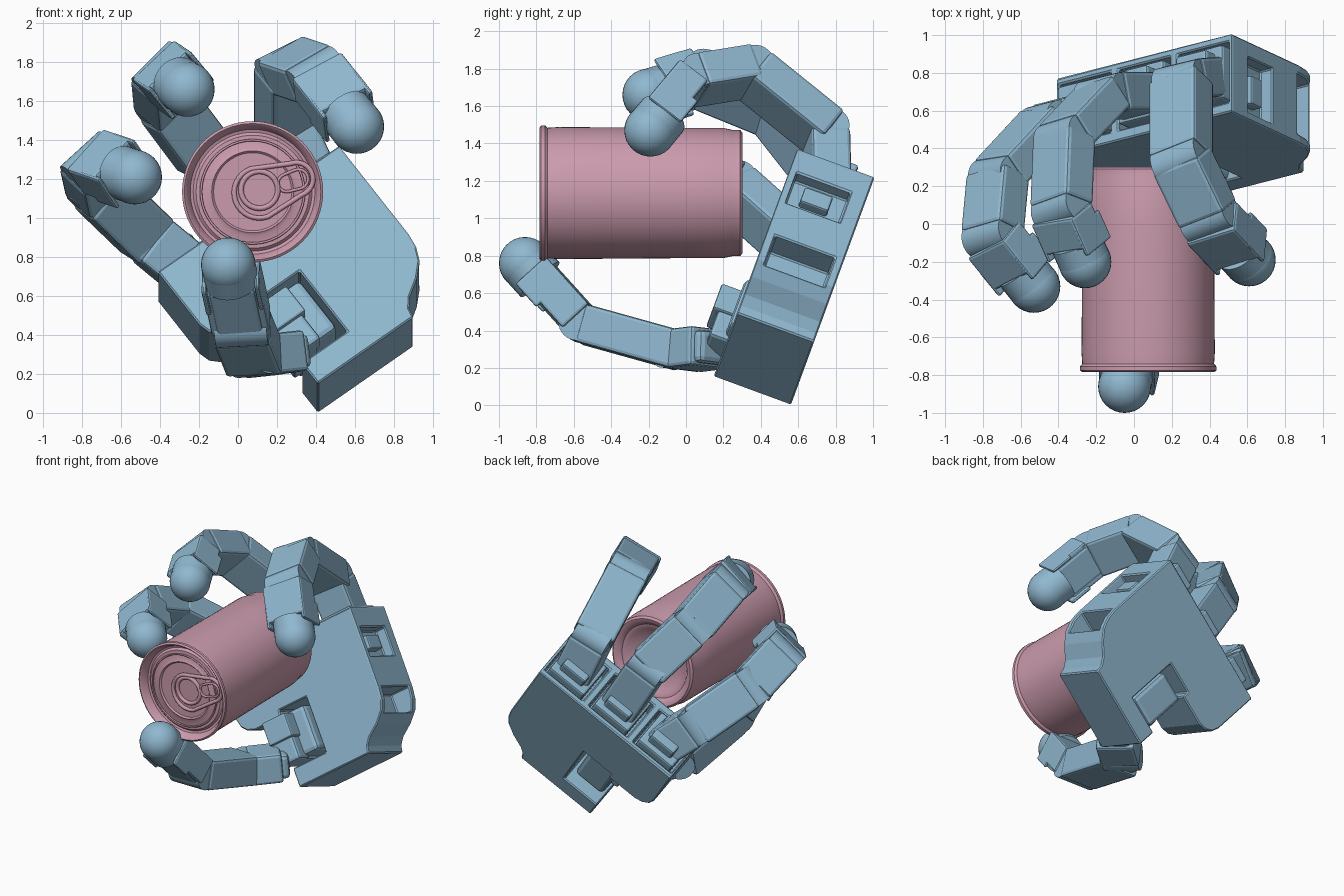
import bpy, bmesh, math
from mathutils import Vector, Matrix

cube = bpy.data.objects.get("Cube")
if cube:
    bpy.data.objects.remove(cube)


def material(name, rgb):
    m = bpy.data.materials.new(name)
    m.use_nodes = True
    m.diffuse_color = (*rgb, 1)
    m.node_tree.nodes["Principled BSDF"].inputs["Base Color"].default_value = (*rgb, 1)
    return m


BLUE = material("steel blue", (0.28, 0.48, 0.63))
PINK = material("dusty pink", (0.60, 0.33, 0.42))


def finish(name, bm, mat, matrix=None, bevel=0.0, smooth=False):
    """Turn a bmesh into a finished object."""
    bmesh.ops.recalc_face_normals(bm, faces=bm.faces)
    me = bpy.data.meshes.new(name)
    if matrix:
        bm.transform(matrix)
    bm.to_mesh(me)
    bm.free()
    me.materials.append(mat)
    ob = bpy.data.objects.new(name, me)
    bpy.context.collection.objects.link(ob)
    bpy.ops.object.select_all(action='DESELECT')
    ob.select_set(True)
    bpy.context.view_layer.objects.active = ob
    if bevel:
        mod = ob.modifiers.new("soft edges", 'BEVEL')
        mod.width = bevel
        mod.segments = 2
        mod.limit_method = 'ANGLE'
    if smooth:
        bpy.ops.object.shade_smooth_by_angle(angle=math.radians(40))
    return ob


def frame(x, y, z, origin):
    m = Matrix((x, y, z)).transposed().to_4x4()
    m.translation = origin
    return m


def box(name, fr, lo, hi, bevel=0.012):
    """Box between two corners, given in a local frame."""
    lo, hi = Vector(lo), Vector(hi)
    bm = bmesh.new()
    bmesh.ops.create_cube(bm, size=1)
    for v in bm.verts:
        v.co = Vector(((lo[i] + hi[i]) / 2 + v.co[i] * (hi[i] - lo[i]) for i in range(3)))
    return finish(name, bm, BLUE, fr, bevel)


def rod(name, p, axis, radius, length):
    """Cylinder centred on p along an axis."""
    bm = bmesh.new()
    bmesh.ops.create_cone(bm, cap_ends=True, segments=32, radius1=radius, radius2=radius, depth=length)
    m = axis.to_track_quat('Z', 'Y').to_matrix().to_4x4()
    m.translation = p
    return finish(name, bm, BLUE, m, 0, True)


def cut(target, cutter):
    mod = target.modifiers.new("cut", 'BOOLEAN')
    mod.operation = 'DIFFERENCE'
    mod.solver = 'EXACT'
    mod.object = cutter
    cutter.hide_render = True
    bpy.context.view_layer.objects.active = target
    bpy.ops.object.modifier_apply(modifier=mod.name)
    bpy.data.objects.remove(cutter)


# Palm frame: across the knuckles, toward the fingers, out of the grip face
back = Vector((0, 0.9385, -0.345)).normalized()
across = Vector((0.803, 0.211, 0.556))
across = (across - back * across.dot(back)).normalized()
reach = across.cross(back)
PALM = frame(across, reach, -back, Vector((0.41, 0.56, 0)))

# Palm body: outline with a wavy heel and a notch for the thumb drive
outline = [(0, 0), (0.61, 0), (0.62, 0.05), (0.66, 0.10), (0.75, 0.16), (0.82, 0.23), (0.85, 0.30),
           (0.86, 0.38), (0.86, 0.98), (-0.297, 0.98), (-0.297, 0.62), (-0.28, 0.56), (-0.24, 0.52),
           (-0.18, 0.50), (0.05, 0.50), (0.05, 0.55), (0.29, 0.55), (0.29, 0.14), (0, 0.14)]
bm = bmesh.new()
face = bm.faces.new([bm.verts.new((x, y, 0)) for x, y in outline])
ext = bmesh.ops.extrude_face_region(bm, geom=[face])
bmesh.ops.translate(bm, vec=(0, 0, 0.44), verts=[g for g in ext["geom"] if isinstance(g, bmesh.types.BMVert)])
palm = finish("palm", bm, BLUE, PALM)
KNUCKLES = (0.67, 0.28, -0.11)
for b in KNUCKLES:
    cut(palm, box("slot_cutter", PALM, (b - 0.17, 0.84, 0.04), (b + 0.17, 1.1, 0.38), 0))
cut(palm, box("pocket_cutter", PALM, (0.78, 0.62, 0.09), (1.0, 0.83, 0.40), 0))
cut(palm, box("pocket_cutter", PALM, (0.70, 0.22, 0.05), (1.0, 0.39, 0.39), 0))
mod = palm.modifiers.new("soft edges", 'BEVEL')
mod.width = 0.008
mod.limit_method = 'ANGLE'
box("palm_pocket_lug", PALM, (0.75, 0.68, 0.17), (0.84, 0.78, 0.33))

# Thumb drive sitting in the notch
box("thumb_drive", PALM, (0.02, 0.18, 0.06), (0.26, 0.51, 0.46), 0.03)
box("thumb_drive_bracket", PALM, (-0.04, 0.32, 0.30), (0.16, 0.49, 0.57))
box("thumb_drive_foot", PALM, (-0.03, 0.16, 0.20), (0.12, 0.34, 0.50))


def segment_frame(p, q, axis):
    d = (q - p).normalized()
    w = (axis - d * axis.dot(d)).normalized()
    return frame(w, d, d.cross(w), p), (q - p).length, w, d


def link(name, p, q, axis, width=0.29, thick=0.2):
    """One finger link: core, outer shell and hinge."""
    fr, n, w, d = segment_frame(p, q, axis)
    h, t = width / 2, thick / 2
    box(name + "_core", fr, (-h + 0.025, -0.05, -t + 0.015), (h - 0.025, n + 0.03, t - 0.02), 0.03)
    box(name + "_shell", fr, (-h, 0.0, -t), (h, n - 0.02, t), 0.02)
    rod(name + "_hinge", q, w, t - 0.005, width - 0.02)


def fingertip(name, p, q, axis, radius=0.14):
    """Last link with a rounded rubber tip."""
    fr, n, w, d = segment_frame(p, q, axis)
    end = n - 0.11
    box(name + "_core", fr, (-0.12, -0.04, -0.09), (0.12, end, 0.08), 0.02)
    box(name + "_shell", fr, (-0.15, 0.02, -0.08), (0.15, end, 0.11), 0.015)
    for s in (-1, 1):
        x = sorted((s * 0.15, s * 0.125))
        box(name + "_cheek", fr, (x[0], end - 0.13, -0.11), (x[1], end + 0.04, 0.11))
    rod(name + "_sleeve", q - d * 0.06, d, radius * 0.99, 0.12)
    bm = bmesh.new()
    bmesh.ops.create_uvsphere(bm, u_segments=32, v_segments=16, radius=radius)
    finish(name + "_tip", bm, BLUE, Matrix.Translation(q), 0, True)


# Three fingers: base joint, two knuckles and tip
fingers = {
    "index_finger": ((0.83, 0.27, 0.46), (0.25, 0.75, 1.455), (0.25, 0.34, 1.785), (0.40, 0.03, 1.735), (0.61, -0.19, 1.47)),
    "middle_finger": ((0.68, 0.20, 0.70), (-0.16, 0.68, 1.31), (-0.37, 0.46, 1.59), (-0.385, 0.08, 1.745), (-0.26, -0.20, 1.66)),
    "outer_finger": ((0.72, 0.20, 0.66), (-0.46, 0.54, 0.90), (-0.72, 0.26, 1.15), (-0.75, -0.06, 1.285), (-0.53, -0.33, 1.21)),
}
for b, (name, data) in zip(KNUCKLES, fingers.items()):
    axis, *pts = [Vector(v) for v in data]
    root = PALM @ Vector((b, 0.93, 0.21))
    box(name + "_mount", PALM, (b - 0.15, 0.83, 0.06), (b + 0.15, 1.01, 0.36), 0.015)
    box(name + "_mount_step", PALM, (b - 0.10, 0.95, 0.10), (b + 0.10, 1.09, 0.33), 0.015)
    link(name + "_base", root, pts[0], across, 0.27, 0.21)
    link(name + "_proximal", pts[0], pts[1], axis)
    link(name + "_middle", pts[1], pts[2], axis)
    fingertip(name + "_distal", pts[2], pts[3], axis)

# Thumb
side = Vector((1, -0.08, 0.05))
thumb = [Vector(v) for v in ((0.27, 0.13, 0.31), (0.08, -0.03, 0.29), (0.02, -0.57, 0.44), (-0.05, -0.86, 0.76))]
box("thumb_yoke", PALM, (-0.06, 0.16, 0.40), (0.14, 0.36, 0.54), 0.02)
link("thumb_base", thumb[0], thumb[1], Vector((0.7, -0.7, 0.1)), 0.27, 0.21)
link("thumb_proximal", thumb[1], thumb[2], side, 0.29, 0.21)
fingertip("thumb_distal", thumb[2], thumb[3], side)

# Drink can: turned profile as radius and depth, front lid first
profile = [(0, -0.735), (0.2, -0.735), (0.21, -0.745), (0.225, -0.735), (0.29, -0.735), (0.305, -0.72),
           (0.32, -0.725), (0.34, -0.775), (0.35, -0.783), (0.362, -0.775), (0.362, -0.755), (0.349, -0.74),
           (0.353, -0.68), (0.348, 0.0), (0.348, 0.2), (0.337, 0.25), (0.337, 0.29), (0.322, 0.302),
           (0.29, 0.295), (0.27, 0.27), (0.24, 0.265), (0.22, 0.245), (0.1, 0.225), (0, 0.22)]
CAN = Vector((0.075, 0, 1.135))
bm = bmesh.new()
vs = [bm.verts.new((r, y, 0)) for r, y in profile]
es = [bm.edges.new(pair) for pair in zip(vs, vs[1:])]
bmesh.ops.spin(bm, geom=vs + es, cent=(0, 0, 0), axis=(0, 1, 0), angle=math.tau, steps=64, use_merge=False)
bmesh.ops.remove_doubles(bm, verts=bm.verts, dist=0.0005)
finish("can", bm, PINK, Matrix.Translation(CAN), 0, True)


def wire(name, points, depth):
    cu = bpy.data.curves.new(name, 'CURVE')
    cu.dimensions = '3D'
    cu.bevel_depth = depth
    sp = cu.splines.new('POLY')
    sp.points.add(len(points) - 1)
    for p, co in zip(sp.points, points):
        p.co = (*co, 1)
    sp.use_cyclic_u = True
    cu.materials.append(PINK)
    ob = bpy.data.objects.new(name, cu)
    bpy.context.collection.objects.link(ob)
    bpy.ops.object.select_all(action='DESELECT')
    ob.select_set(True)
    bpy.context.view_layer.objects.active = ob
    bpy.ops.object.convert(target='MESH')


def arc(x, z, r, start, sweep, n=16):
    angles = [math.radians(start + sweep * i / n) for i in range(n + 1)]
    return [(x + r * math.cos(t), -0.745, z + r * math.sin(t)) for t in angles]


# Pull tab: finger ring and outer loop, score line on the lid
wire("tab_ring", arc(0.11, 1.145, 0.095, 0, 345, 23), 0.014)
wire("tab_loop", arc(0.11, 1.13, 0.13, 110, 180) + arc(0.30, 1.2, 0.085, -70, 180), 0.013)
wire("tab_grip", arc(0.25, 1.18, 0.045, 110, 180, 8) + arc(0.31, 1.2, 0.05, -70, 180, 8), 0.008)
wire("lid_score", arc(CAN.x, CAN.z, 0.265, 0, 352, 47), 0.006)
